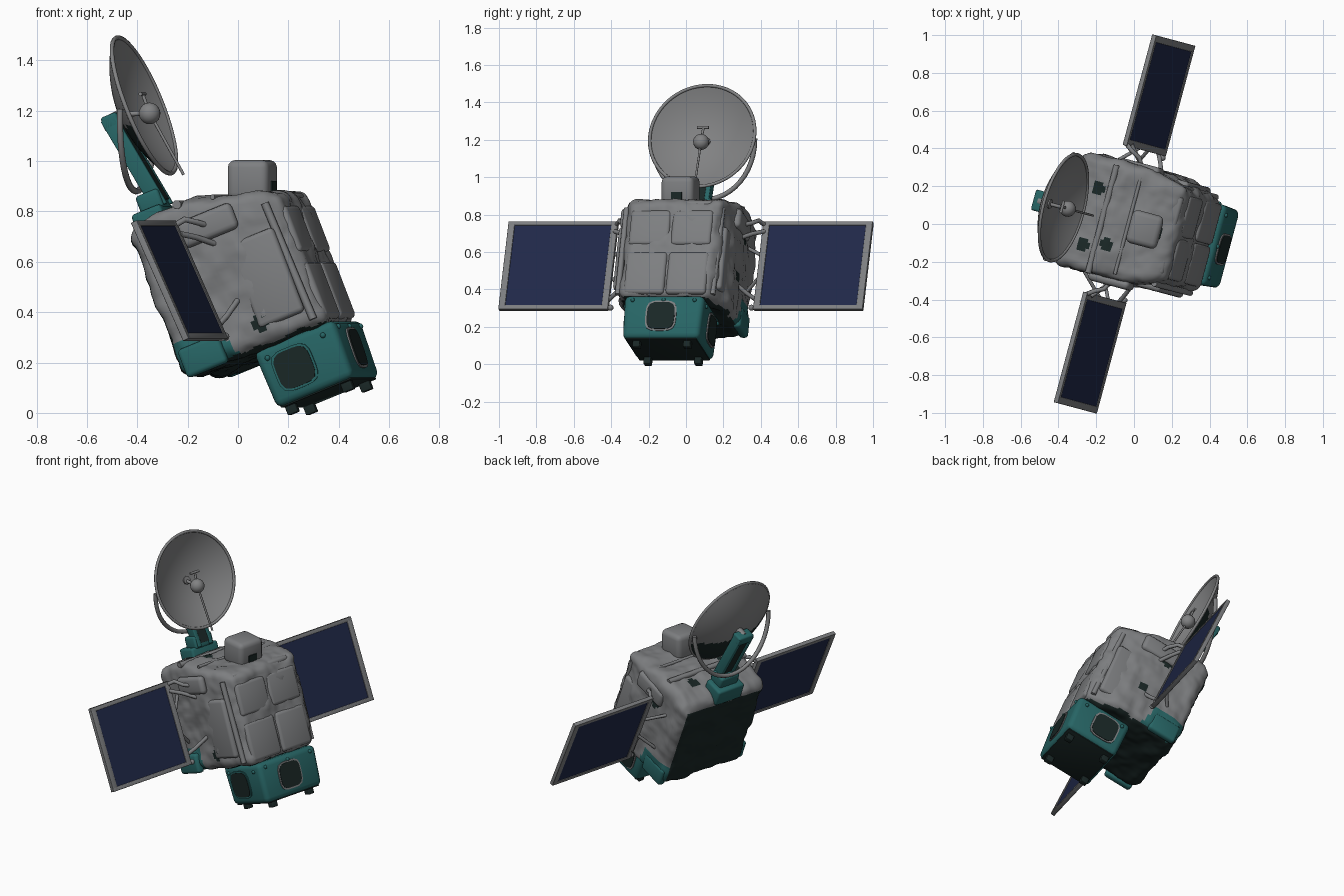
import bpy, bmesh, math
from mathutils import Matrix, Vector, noise

if "Cube" in bpy.data.objects:
    bpy.data.objects.remove(bpy.data.objects["Cube"], do_unlink=True)

# Craft frame: x = forward face, y = wing axis, z = craft up, tilted in the world
FRAME = (Matrix.Translation((-0.05, 0, 0.525))
         @ Matrix.Rotation(math.radians(-15), 4, 'Z')
         @ Matrix.Rotation(math.radians(-21.6), 4, 'Y'))
# Wings are pitched slightly further about their own axis
WING = FRAME @ Matrix.Rotation(math.radians(-3), 4, 'Y')


def material(name, rgb):
    m = bpy.data.materials.new(name)
    m.use_nodes = True
    m.diffuse_color = (*rgb, 1)
    bsdf = m.node_tree.nodes["Principled BSDF"]
    bsdf.inputs["Base Color"].default_value = (*rgb, 1)
    bsdf.inputs["Roughness"].default_value = 0.8
    return m


GREY = material("blanket grey", (0.205, 0.21, 0.217))
DISH = material("dish grey", (0.22, 0.222, 0.226))
TEAL = material("teal", (0.02, 0.13, 0.13))
DARK = material("dark green black", (0.01, 0.02, 0.019))
NAVY = material("solar navy", (0.014, 0.021, 0.064))


def finish(name, bm, mats):
    bmesh.ops.recalc_face_normals(bm, faces=bm.faces)
    me = bpy.data.meshes.new(name)
    bm.to_mesh(me)
    bm.free()
    for m in mats:
        me.materials.append(m)
    ob = bpy.data.objects.new(name, me)
    bpy.context.collection.objects.link(ob)
    ob.matrix_world = FRAME
    bpy.ops.object.select_all(action='DESELECT')
    ob.select_set(True)
    bpy.context.view_layer.objects.active = ob
    bpy.ops.object.shade_smooth_by_angle(angle=math.radians(40))
    return ob


def box(name, center, half, mat, bevel=0.0, taper=1.0, lean=0.0, turn=0.0):
    """Bevelled box; taper narrows the bottom, lean shifts the top along x."""
    bm = bmesh.new()
    bmesh.ops.create_cube(bm, size=2)
    for v in bm.verts:
        s = taper if v.co.z < 0 else 1
        v.co = Vector((v.co.x * half[0] * s + lean * (v.co.z > 0),
                       v.co.y * half[1] * s, v.co.z * half[2]))
    if bevel:
        bmesh.ops.bevel(bm, geom=bm.edges[:], offset=bevel, segments=3,
                        affect='EDGES', profile=0.5)
    bm.transform(Matrix.Translation(center) @ Matrix.Rotation(turn, 4, 'Y'))
    return finish(name, bm, [mat])


def tube(name, points, radius, mat):
    cu = bpy.data.curves.new(name, 'CURVE')
    cu.dimensions = '3D'
    cu.bevel_depth = radius
    cu.bevel_resolution = 2
    cu.use_fill_caps = True
    sp = cu.splines.new('POLY')
    sp.points.add(len(points) - 1)
    for p, co in zip(sp.points, points):
        p.co = (*co, 1)
    cu.materials.append(mat)
    ob = bpy.data.objects.new(name, cu)
    bpy.context.collection.objects.link(ob)
    ob.matrix_world = FRAME


def ball(name, center, radius, mat):
    bm = bmesh.new()
    bmesh.ops.create_uvsphere(bm, u_segments=16, v_segments=10, radius=radius)
    bm.transform(Matrix.Translation(center))
    finish(name, bm, [mat])


# Main body: rounded block with sloped top, narrowed front and crumpled skin
bm = bmesh.new()
bmesh.ops.create_cube(bm, size=2)
bmesh.ops.subdivide_edges(bm, edges=bm.edges[:], cuts=35, use_grid_fill=True)
half, r = Vector((0.31, 0.31, 0.33)), 0.055
for v in bm.verts:
    p = Vector([a * h for a, h in zip(v.co, half)])
    q = Vector([max(-h + r, min(h - r, a)) for a, h in zip(p, half)])
    n = (p - q).normalized()
    p = q + n * r
    p.x += 0.075
    if p.z > 0:
        p.z *= 1 - 0.3 * max(0, (p.x - 0.05) / 0.35) - 0.8 * max(0, -0.1 - p.x)
    p.y = p.y * (1 - 0.18 * max(0, (p.x - 0.18) / 0.2)) + 0.01
    p += n * (0.014 * noise.noise(p * 9) + 0.007 * noise.noise(p * 25))
    v.co = p
bm.normal_update()
holes = [(0.14, -0.31, -0.24), (-0.07, 0.15, 0.33), (0.06, -0.13, 0.32), (-0.07, -0.16, 0.33),
         (0.1, 0.31, -0.1), (0.02, 0.31, 0.15)]
for f in bm.faces:
    c = f.calc_center_median()
    if f.normal.z < -0.85 or (c.x < -0.2 and abs(c.y - 0.01) < 0.285 and c.z < 0.26):
        f.material_index = 2
    elif c.z < -0.19 and c.x < -0.02 + 0.3 * (-0.19 - c.z):
        f.material_index = 1
    elif min((c - Vector(h)).length for h in holes) < 0.036:
        f.material_index = 2
finish("main_body", bm, [GREY, TEAL, DARK])

# Teal lower corner blocks
for s in (-1, 1):
    box("lower_corner_block", (-0.12, s * 0.302, -0.275), (0.09, 0.025, 0.06), TEAL, 0.018)

# Quilted blanket pads on the front, sloped top and sides
for s in (-1, 1):
    for z, h in ((0.07, 0.1), (-0.19, 0.12)):
        box("front_pad", (0.372, 0.005 + s * 0.116, z), (0.022, 0.112, h), GREY, 0.02)
    box("top_front_pad", (0.325, 0.005 + s * 0.115, 0.225), (0.05, 0.1, 0.02), GREY, 0.018,
        turn=math.radians(20))
    box("side_pouch", (0.09, s * 0.31, 0.2), (0.12, 0.025, 0.055), GREY, 0.024)
    box("side_pad", (0.23, s * 0.28, -0.08), (0.1, 0.022, 0.18), GREY, 0.02)
    tube("side_seam", [(0.33, s * 0.265, 0.2), (0.345, s * 0.262, -0.3)], 0.016, GREY)
tube("top_ridge", [(0, -0.3, 0.325), (0, 0.29, 0.325)], 0.018, GREY)
tube("top_cross_ridge", [(0.14, -0.27, 0.302), (0.14, 0.27, 0.302)], 0.01, GREY)

# Sensor housing on top, upright in the world, with its dark aperture
UP = math.radians(21.6)
box("top_sensor", (0.25, 0, 0.33), (0.085, 0.09, 0.08), GREY, 0.03, turn=UP)
box("sensor_aperture", (0.317, 0, 0.264), (0.004, 0.03, 0.034), DARK, turn=UP)

# Lower front instrument box with windows, bolts and feet
box("instrument_box", (0.227, 0.012, -0.447), (0.178, 0.222, 0.122), TEAL, 0.03, taper=0.96)
box("instrument_floor", (0.227, 0.012, -0.568), (0.155, 0.195, 0.004), DARK, 0.003)


def window(name, center, axis, rim):
    for rad, thick, mat, part in ((0.085, 0.006, rim, "_rim"), (0.076, 0.009, DARK, "")):
        b = bmesh.new()
        bmesh.ops.create_cone(b, cap_ends=True, segments=24, radius1=1, radius2=1, depth=2)
        for v in b.verts:  # squircle outline
            k = (abs(v.co.x) ** 4 + abs(v.co.y) ** 4) ** -0.25 * rad
            v.co = Vector((v.co.x * k, v.co.y * k, v.co.z * thick))
        b.transform(Matrix.Translation(center)
                    @ Vector(axis).to_track_quat('Z', 'Y').to_matrix().to_4x4())
        finish(name + part, b, [mat])


window("front_window", (0.401, 0.005, -0.445), (1, 0, -0.04), GREY)
window("right_window", (0.19, -0.206, -0.445), (0, -1, -0.04), TEAL)
window("left_window", (0.19, 0.23, -0.445), (0, 1, -0.04), GREY)
for x in (0.1, 0.345):
    for s in (-1, 1):
        box("foot", (x, 0.012 + s * 0.14, -0.585), (0.022, 0.02, 0.022), DARK, 0.005)
        ball("side_bolt", (x, 0.012 + s * 0.222, -0.37), 0.011, TEAL)
        ball("front_bolt", (0.404, 0.012 + s * (x - 0.1) * 0.7, -0.355), 0.011, TEAL)

# Solar wings with frame and struts, mirrored
for s, side in ((-1, "right"), (1, "left")):
    parts = [box(side + "_wing_cells", (0, s * 0.705, 0), (0.009, 0.277, 0.238), NAVY)]
    for z in (-1, 1):
        parts.append(box(side + "_wing_long_rail", (0, s * 0.705, z * 0.246),
                         (0.013, 0.303, 0.012), GREY, 0.003))
        parts.append(box(side + "_wing_end_rail", (0, s * (0.705 + z * 0.285), 0),
                         (0.013, 0.018, 0.257), GREY, 0.003))
        tube(side + "_wing_strut", [(0.09, s * 0.29, z * 0.12), (0.04, s * 0.36, z * 0.17),
                                    (0, s * 0.415, z * 0.2)], 0.012, GREY)
        tube(side + "_wing_brace", [(-0.1, s * 0.29, z * 0.15), (0, s * 0.415, z * 0.06)], 0.01, GREY)
    for ob in parts:
        ob.matrix_world = WING
    tube(side + "_wing_hook", [(-0.01, s * 0.41, 0.24), (0.03, s * 0.385, 0.25),
                               (0.07, s * 0.36, 0.22), (0.1, s * 0.29, 0.19)], 0.012, GREY)
    ball(side + "_wing_hinge", (0.015, s * 0.39, -0.245), 0.016, GREY)

# Dish: spun parabola opening forward, with a dark lower patch on its back
HUB, R, DEPTH = Vector((-0.05, 0, 0.77)), 0.29, 0.09


def bowl(name, shift, patch):
    bm = bmesh.new()
    steps = 12
    ring = [bm.verts.new((DEPTH * ((i / steps) ** 2 - 1) + shift, 0, R * i / steps))
            for i in range(steps + 1)]
    edges = [bm.edges.new(pair) for pair in zip(ring, ring[1:])]
    bmesh.ops.spin(bm, geom=ring + edges, cent=(0, 0, 0), axis=(1, 0, 0), angle=math.tau,
                   steps=64, use_duplicate=False)
    bmesh.ops.remove_doubles(bm, verts=bm.verts, dist=0.0005)
    for f in bm.faces:
        if patch and f.calc_center_median().z < -0.07:
            f.material_index = 1
    bm.transform(Matrix.Translation(HUB))
    finish(name, bm, [DISH, DARK])


bowl("dish_front", 0, False)
bowl("dish_back", -0.012, True)
circle = [(HUB.x - 0.005, R * math.cos(t), HUB.z + R * math.sin(t))
          for t in [math.tau * i / 64 for i in range(65)]]
tube("dish_rim", circle, 0.009, DISH)

# Feed at the dish focus
ball("feed_ball", (-0.045, 0, 0.732), 0.043, DISH)
tube("feed_stalk", [(-0.135, 0, 0.765), (-0.05, 0, 0.735)], 0.01, DISH)
tube("feed_rod", [(-0.045, 0, 0.735), (-0.005, 0, 0.455)], 0.006, DISH)
tube("feed_mast", [(-0.045, 0, 0.735), (-0.045, 0.005, 0.815)], 0.007, DISH)
tube("feed_crossbar", [(-0.045, -0.03, 0.815), (-0.045, 0.035, 0.815)], 0.008, DISH)

# Yoke tube sweeping below and behind the dish
arc = [math.pi * i / 24 for i in range(25)]
tube("dish_yoke", [(-0.08 - 0.13 * math.sin(t), 0.286 * math.cos(t), 0.765 - 0.3 * math.sin(t))
                   for t in arc], 0.013, DISH)

# Teal dish mount: base, forked arm and dark slot
box("mount_base", (-0.18, 0, 0.32), (0.065, 0.1, 0.055), TEAL, 0.015)
box("mount_collar", (-0.16, 0, 0.4), (0.05, 0.07, 0.04), TEAL, 0.015)
for s in (-1, 1):
    box("mount_fork", (-0.13, s * 0.043, 0.57), (0.032, 0.013, 0.2), TEAL, 0.005, lean=-0.07)
box("mount_slot", (-0.13, 0, 0.57), (0.027, 0.031, 0.18), DARK, lean=-0.065)
box("mount_head", (-0.195, 0, 0.755), (0.035, 0.056, 0.03), TEAL, 0.012)
tube("dish_axle", [(-0.2, 0, 0.765), (-0.13, 0, 0.77)], 0.025, DISH)
